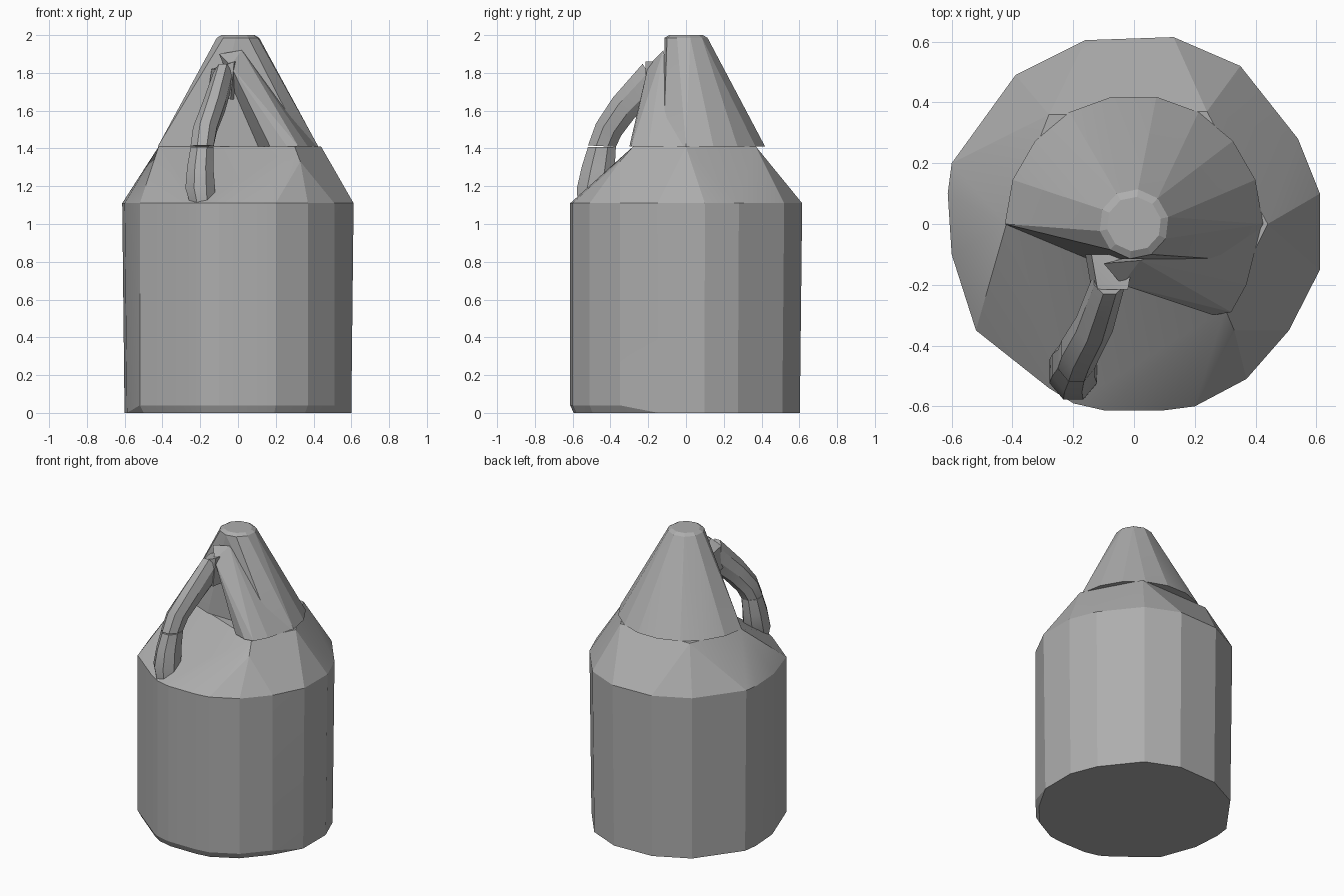
import bpy, bmesh
from math import cos, sin, pi, radians
from mathutils import Vector

cube = bpy.data.objects.get("Cube")
if cube:
    bpy.data.objects.remove(cube, do_unlink=True)

grey = bpy.data.materials.new("plain grey")
grey.use_nodes = True
COLOUR = (0.42, 0.42, 0.42, 1)
grey.diffuse_color = COLOUR
grey.node_tree.nodes["Principled BSDF"].inputs["Base Color"].default_value = COLOUR


def finish(name, bm, angle=12):
    bmesh.ops.recalc_face_normals(bm, faces=bm.faces)
    mesh = bpy.data.meshes.new(name)
    bm.to_mesh(mesh)
    bm.free()
    mesh.materials.append(grey)
    obj = bpy.data.objects.new(name, mesh)
    bpy.context.collection.objects.link(obj)
    bpy.ops.object.select_all(action='DESELECT')
    obj.select_set(True)
    bpy.context.view_layer.objects.active = obj
    bpy.ops.object.shade_smooth_by_angle(angle=radians(angle))
    return obj


def hull(name, points, angle=12):
    """Convex faceted solid wrapped around the points."""
    bm = bmesh.new()
    verts = [bm.verts.new(p) for p in points]
    res = bmesh.ops.convex_hull(bm, input=verts)
    loose = [v for v in bm.verts if not v.link_faces]
    bmesh.ops.delete(bm, geom=loose, context='VERTS')
    return finish(name, bm, angle)


def tube(name, sections, sides=8):
    """Loft oval rings: (centre, tilt, half width, half depth)."""
    bm = bmesh.new()
    rings = []
    for centre, tilt, w, d in sections:
        depth = Vector((0, -cos(tilt), sin(tilt)))
        ring = []
        for i in range(sides):
            a = 2 * pi * (i + 0.5) / sides
            ring.append(bm.verts.new(
                Vector(centre) + Vector((w * cos(a), 0, 0)) + depth * d * sin(a)))
        rings.append(ring)
    for low, high in zip(rings, rings[1:]):
        for i in range(sides):
            j = (i + 1) % sides
            bm.faces.new((low[i], low[j], high[j], high[i]))
    bm.faces.new(rings[0])
    bm.faces.new(rings[-1])
    return finish(name, bm, 25)


# Body: uneven polygon footprint, with the front foot chamfered
outline = [(-.16, .605), (.13, .615), (.35, .52), (.54, .28), (.612, .1),
           (.612, -.15), (.51, -.35), (.37, -.51), (.2, -.6), (.1, -.613),
           (-.1, -.613), (-.2, -.59), (-.28, -.54), (-.52, -.35),
           (-.6, -.1), (-.613, .1), (-.6, .2), (-.39, .49)]
body = []
for x, y in outline:
    body.append((x, y, 1.11))
    if y < -0.3:
        body += [(x, y, 0.04), (x * .96, y * .97, 0)]
    else:
        body.append((x * .98, y * .98, 0))

# Sloping shoulder, lower on the handle side
shoulder = [(-.42, 0, 1.41), (-.28, .36, 1.41), (.24, .37, 1.41),
            (.44, 0, 1.41), (.3, -.28, 1.41), (.02, -.16, 1.4),
            (.33, -.35, 1.33), (-.28, -.35, 1.2)]
hull("jug_body", body + shoulder)

# Tapered neck, overhanging the shoulder and trimmed at the front
arc = [pi * i / 9 for i in range(10)]
neck = [(.425 * cos(a), .425 * sin(a), 1.41) for a in arc]
neck += [(-.15, -.115, 1.41), (.15, -.11, 1.41), (.35, -.12, 1.41)]
for i in range(10):
    a = 2 * pi * i / 10 + .2
    neck.append((.115 * cos(a), .115 * sin(a), 1.985))
    neck.append((.09 * cos(a), .09 * sin(a), 2))
hull("neck", neck)

# Ridge running from the handle mount down to the shoulder
hull("neck_ridge", [(-.1, -.13, 1.9), (.02, -.12, 1.92), (-.04, -.2, 1.84),
                    (.0, -.205, 1.78), (.17, -.27, 1.41), (.26, -.3, 1.41),
                    (.32, -.29, 1.41), (.37, -.2, 1.41), (.42, 0, 1.41),
                    (.1, -.1, 1.41)])

# Block that joins the handle to the neck
hull("handle_mount", [(x, y, z) for y, w in ((-.1, .07), (-.215, .05))
                      for x, z in ((-.09 - w, 1.68), (-.09 + w, 1.66),
                                   (-.07 - w, 1.82), (-.07 + w, 1.86))])

# Handle in two lengths that meet in a thin joint
tube("upper_handle", [((-.08, -.18, 1.77), 1.0, .055, .1),
                      ((-.13, -.33, 1.615), .75, .065, .085),
                      ((-.175, -.41, 1.5), .45, .068, .08),
                      ((-.19, -.445, 1.412), .05, .066, .08)])
tube("lower_handle", [((-.19, -.445, 1.408), 0, .066, .08),
                      ((-.2, -.465, 1.3), 0, .075, .095),
                      ((-.2, -.485, 1.19), 0, .085, .1),
                      ((-.19, -.5, 1.11), 0, .07, .08)])
